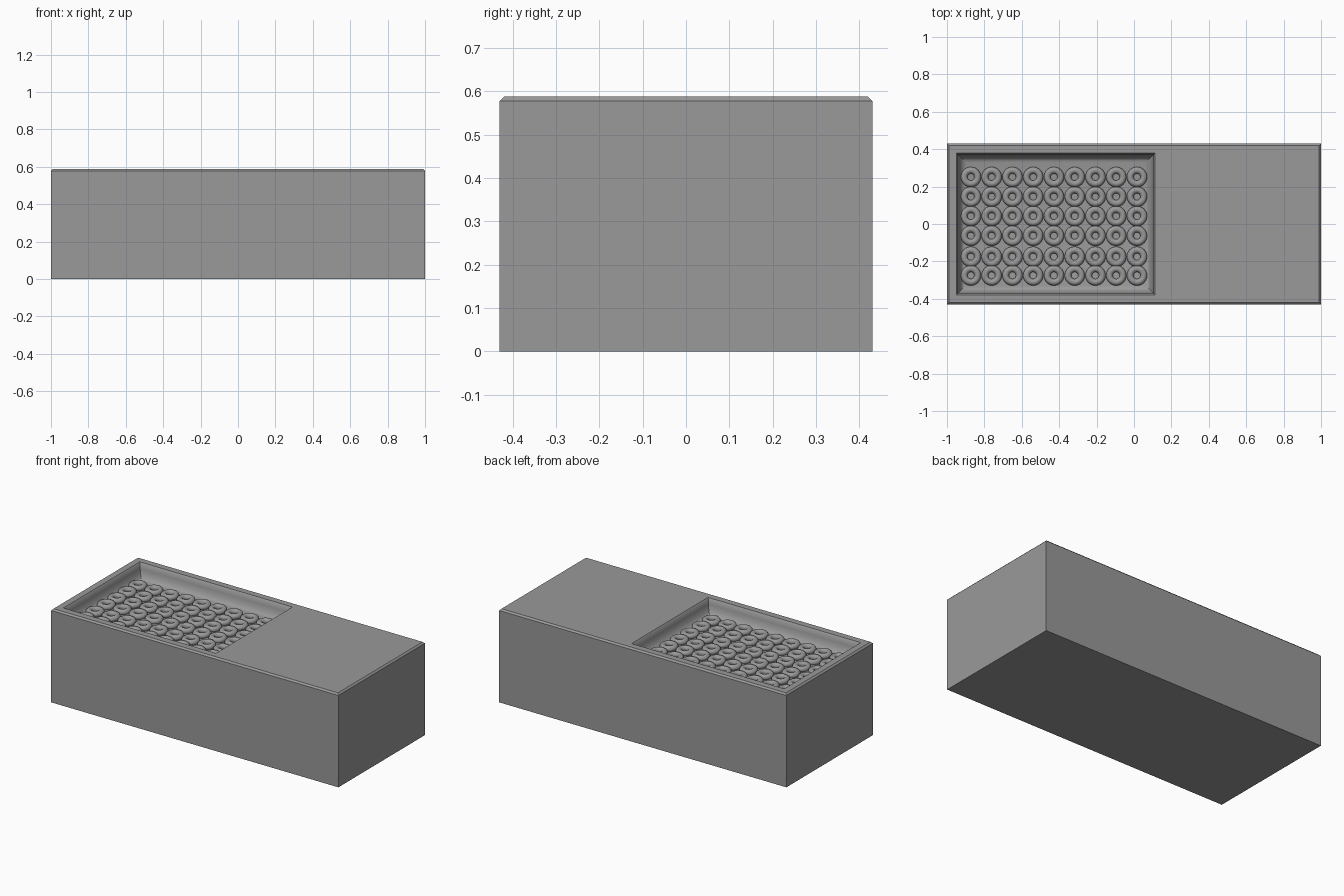
import bpy, bmesh

if "Cube" in bpy.data.objects:
    bpy.data.objects.remove(bpy.data.objects["Cube"])

# Dark grey for every part
grey = bpy.data.materials.new("dark_grey")
grey.diffuse_color = (0.32, 0.32, 0.32, 1)
grey.use_nodes = True
grey.node_tree.nodes["Principled BSDF"].inputs["Base Color"].default_value = grey.diffuse_color

# Nested rectangles (x0, x1, y0, y1, z) lofted from base to recess floor
def rect(x0, x1, y0, y1, z, inset=0):
    return (x0 + inset, x1 - inset, y0 + inset, y1 - inset, z)

OUTER = (-1.0, 1.0, -0.43, 0.43)
RECESS = (-0.95, 0.113, -0.38, 0.38)

# Outer walls with a chamfered top edge
rings = [rect(*OUTER, 0.0), rect(*OUTER, 0.578), rect(*OUTER, 0.588, 0.01)]
# Recess: chamfered lip, then walls curving into the floor
for inset, z in [(0, 0.588), (0.008, 0.578), (0.010, 0.552), (0.018, 0.526),
                 (0.030, 0.509), (0.042, 0.501), (0.054, 0.498)]:
    rings.append(rect(*RECESS, z, inset))

bm = bmesh.new()
loops = []
for x0, x1, y0, y1, z in rings:
    loops.append([bm.verts.new((x, y, z)) for x, y in
                  ((x0, y0), (x1, y0), (x1, y1), (x0, y1))])
for a, b in zip(loops, loops[1:]):
    for i in range(4):
        j = (i + 1) % 4
        bm.faces.new((a[i], a[j], b[j], b[i]))
bm.faces.new(list(reversed(loops[0])))
bm.faces.new(loops[-1])
bmesh.ops.recalc_face_normals(bm, faces=bm.faces)
mesh = bpy.data.meshes.new("tray_block")
bm.to_mesh(mesh)
bm.free()
mesh.materials.append(grey)
block = bpy.data.objects.new("tray_block", mesh)
bpy.context.collection.objects.link(block)
bpy.context.view_layer.objects.active = block
block.select_set(True)
bpy.ops.object.shade_smooth_by_angle(angle=0.6)

# One ring, shared by every position in the 9 x 6 grid
bpy.ops.mesh.primitive_torus_add(major_radius=0.036, minor_radius=0.018,
                                 major_segments=32, minor_segments=14,
                                 location=(-0.872, -0.275, 0.508))
first = bpy.context.object
first.name = "ring_0_0"
first.data.materials.append(grey)
bpy.ops.object.shade_smooth()
for col in range(9):
    for row, y in enumerate((-0.275, -0.175, -0.063, 0.042, 0.146, 0.251)):
        if col == row == 0:
            continue
        ring = bpy.data.objects.new(f"ring_{col}_{row}", first.data)
        ring.location = (-0.872 + col * 0.111, y, 0.508)
        bpy.context.collection.objects.link(ring)
